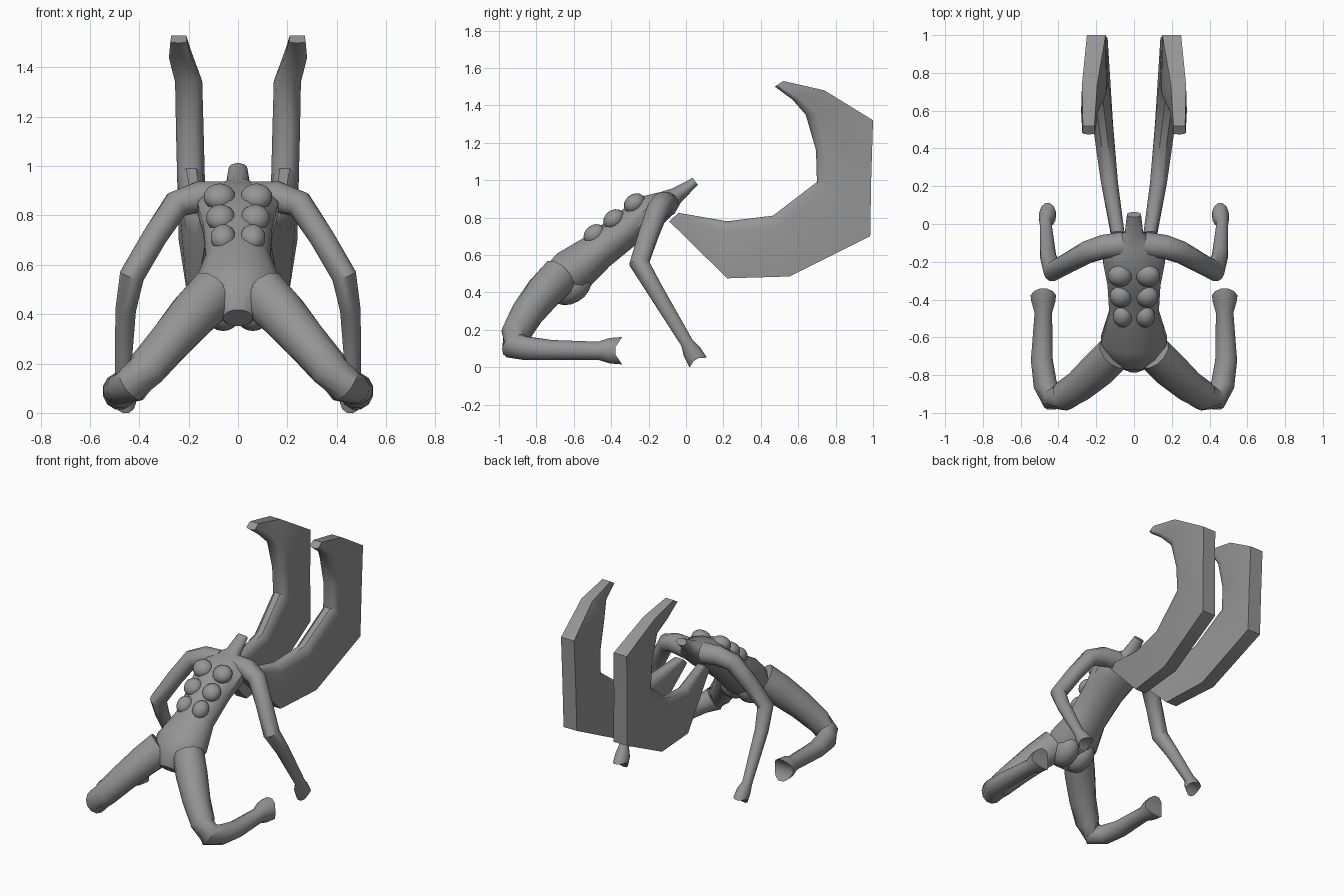
import bpy, bmesh, math
from mathutils import Vector

cube = bpy.data.objects.get("Cube")
if cube:
    bpy.data.objects.remove(cube, do_unlink=True)

grey = bpy.data.materials.new("plain_grey")
grey.use_nodes = True
COLOUR = (0.3, 0.3, 0.3, 1)
grey.diffuse_color = COLOUR
grey.node_tree.nodes["Principled BSDF"].inputs["Base Color"].default_value = COLOUR


def finish(name, bm, mirror, angle=40):
    bmesh.ops.recalc_face_normals(bm, faces=bm.faces)
    mesh = bpy.data.meshes.new(name)
    bm.to_mesh(mesh)
    bm.free()
    mesh.materials.append(grey)
    ob = bpy.data.objects.new(name, mesh)
    bpy.context.collection.objects.link(ob)
    bpy.ops.object.select_all(action="DESELECT")
    ob.select_set(True)
    bpy.context.view_layer.objects.active = ob
    bpy.ops.object.shade_smooth_by_angle(angle=math.radians(angle))
    if mirror:
        ob.modifiers.new("Mirror", "MIRROR")


def skin(name, rings, mirror, angle=40):
    """Join rings of points into a closed surface, capped with strips."""
    bm = bmesh.new()
    loops = [[bm.verts.new(p) for p in ring] for ring in rings]
    n = len(loops[0])
    for a, b in zip(loops, loops[1:]):
        for i in range(n):
            j = (i + 1) % n
            bm.faces.new((a[i], a[j], b[j], b[i]))
    for cap in (loops[0], loops[-1]):
        for i in range(n // 2 - 1):
            bm.faces.new((cap[i], cap[i + 1], cap[n - 2 - i], cap[n - 1 - i]))
    finish(name, bm, mirror, angle)


def tube(name, path, ref, mirror=True, notch=0, sides=12):
    """Loft ellipses along (x, y, z, half_width, half_depth) stations."""
    pts = [Vector(p[:3]) for p in path]
    rings = []
    for k, c in enumerate(pts):
        t = Vector()
        if k:
            t += (c - pts[k - 1]).normalized()
        if k < len(pts) - 1:
            t += (pts[k + 1] - c).normalized()
        t.normalize()
        u = t.cross(Vector(ref)).normalized()
        v = u.cross(t)
        w, d = path[k][3:]
        cut = notch if k == len(pts) - 1 else 0
        ring = []
        for i in range(sides):
            a = -math.pi / 2 + (i + 0.5) * 2 * math.pi / sides
            s = math.sin(a)
            ring.append(c + u * w * math.cos(a) + v * d * s - t * cut * (1 - abs(s)))
        rings.append(ring)
    skin(name, rings, mirror)


def lump(name, centre, size, tilt):
    """Mirrored ellipsoid, tilted about x."""
    bm = bmesh.new()
    bmesh.ops.create_uvsphere(bm, u_segments=14, v_segments=9, radius=1)
    bmesh.ops.scale(bm, vec=size, verts=bm.verts)
    ca, sa = math.cos(tilt), math.sin(tilt)
    for v in bm.verts:
        x, y, z = v.co
        v.co = Vector(centre) + Vector((x, y * ca - z * sa, y * sa + z * ca))
    finish(name, bm, True, 60)


# Torso, from crotch to neck stump
tube("torso", [
    (0, -0.75, 0.385, 0.06, 0.05),
    (0, -0.70, 0.44, 0.14, 0.11),
    (0, -0.61, 0.51, 0.18, 0.13),
    (0, -0.47, 0.62, 0.135, 0.105),
    (0, -0.31, 0.745, 0.145, 0.10),
    (0, -0.19, 0.83, 0.17, 0.10),
    (0, -0.10, 0.88, 0.14, 0.07),
    (0, -0.05, 0.92, 0.05, 0.045),
    (0, 0.05, 0.993, 0.038, 0.024)], (0, 0, 1), mirror=False)

# Chest and stomach muscles, three pairs
for name, x, y, z, w in (("chest_muscle", 0.075, -0.275, 0.875, 0.065),
                         ("upper_stomach_muscle", 0.07, -0.385, 0.79, 0.06),
                         ("lower_stomach_muscle", 0.06, -0.49, 0.71, 0.052)):
    lump(name, (x, y, z), (w, 0.062, 0.05), math.radians(38))
lump("buttock", (0.06, -0.62, 0.43), (0.085, 0.12, 0.09), math.radians(30))

# Arms reaching down and back to the ground
tube("arm", [
    (0.06, -0.11, 0.87, 0.07, 0.07),
    (0.16, -0.12, 0.875, 0.065, 0.065),
    (0.25, -0.15, 0.845, 0.057, 0.06),
    (0.34, -0.20, 0.71, 0.052, 0.055),
    (0.43, -0.25, 0.555, 0.052, 0.055),
    (0.455, -0.17, 0.42, 0.043, 0.045),
    (0.468, 0.005, 0.13, 0.032, 0.035),
    (0.46, 0.03, 0.085, 0.045, 0.05),
    (0.455, 0.065, 0.025, 0.045, 0.055)], (0, 1, 0), notch=0.03)

# Legs, splayed forward with shins folded back
tube("leg", [
    (0.10, -0.68, 0.48, 0.10, 0.11),
    (0.18, -0.76, 0.40, 0.10, 0.10),
    (0.28, -0.85, 0.285, 0.088, 0.088),
    (0.37, -0.91, 0.18, 0.08, 0.08),
    (0.43, -0.92, 0.115, 0.07, 0.078),
    (0.47, -0.85, 0.10, 0.065, 0.065),
    (0.488, -0.72, 0.092, 0.06, 0.055),
    (0.48, -0.47, 0.088, 0.048, 0.05),
    (0.48, -0.41, 0.088, 0.066, 0.07),
    (0.48, -0.34, 0.088, 0.07, 0.076)], (0, 0, 1), notch=0.05)

# Curved back blades: inner edge (y, z), outer edge (y, z), x, half thickness
stations = [
    (-0.04, 0.825, -0.09, 0.78, 0.085, 0.035),
    (0.22, 0.78, 0.22, 0.475, 0.13, 0.045),
    (0.465, 0.81, 0.555, 0.485, 0.16, 0.052),
    (0.70, 0.99, 0.985, 0.70, 0.19, 0.056),
    (0.695, 1.16, 0.99, 1.0, 0.195, 0.056),
    (0.64, 1.35, 1.0, 1.32, 0.20, 0.055),
    (0.57, 1.43, 0.74, 1.48, 0.235, 0.045),
    (0.475, 1.50, 0.52, 1.53, 0.24, 0.034)]
profile = [(0, -0.35), (0.06, -0.8), (0.18, -1), (1, -0.9),
           (1, 0.9), (0.18, 1), (0.06, 0.8), (0, 0.35)]
skin("back_blade", [
    [Vector((x + s * t, ya + (yb - ya) * f, za + (zb - za) * f)) for f, s in profile]
    for ya, za, yb, zb, x, t in stations], True)
